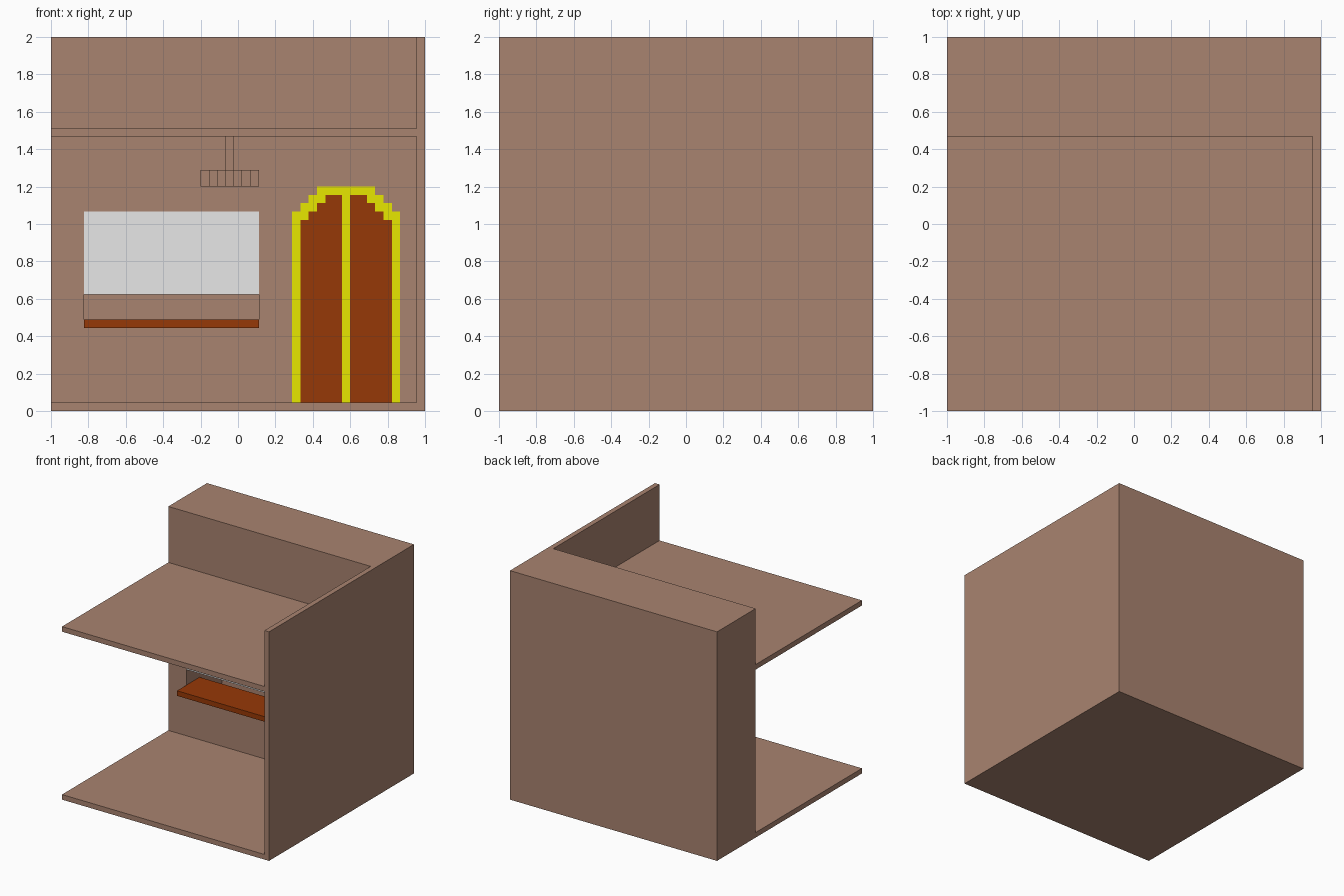
import bpy
import bmesh
from mathutils import Vector

cube = bpy.data.objects.get("Cube")
if cube:
    bpy.data.objects.remove(cube, do_unlink=True)

UNIT = 2 / 45  # the room is laid out on a 45-step block grid


def material(name, rgb):
    m = bpy.data.materials.new(name)
    m.use_nodes = True
    m.diffuse_color = (*rgb, 1)
    m.node_tree.nodes["Principled BSDF"].inputs["Base Color"].default_value = (*rgb, 1)
    return m


BROWN = material("wall brown", (0.395, 0.227, 0.16))
RED = material("red brown wood", (0.307, 0.04, 0.002))
YELLOW = material("trim yellow", (1.0, 1.0, 0.0))
WHITE = material("pane white", (1.0, 1.0, 1.0))


def prism(name, points, axis, low, high, mat):
    """Extrude a grid outline along an axis (0, 1 or 2)."""
    bm = bmesh.new()

    def vert(p, depth):
        c = list(p)
        c.insert(axis, depth)
        return bm.verts.new(Vector(c) * UNIT - Vector((1, 1, 0)))

    rings = [[vert(p, d) for p in points] for d in (low, high)]
    for ring in rings:
        bm.faces.new(ring)
    n = len(points)
    for i in range(n):
        j = (i + 1) % n
        bm.faces.new((rings[0][i], rings[0][j], rings[1][j], rings[1][i]))
    bmesh.ops.recalc_face_normals(bm, faces=bm.faces)
    mesh = bpy.data.meshes.new(name)
    bm.to_mesh(mesh)
    bm.free()
    mesh.materials.append(mat)
    obj = bpy.data.objects.new(name, mesh)
    bpy.context.collection.objects.link(obj)
    return obj


def box(name, x, y, z, mat):
    outline = [(x[0], y[0]), (x[1], y[0]), (x[1], y[1]), (x[0], y[1])]
    return prism(name, outline, 2, z[0], z[1], mat)


def stairs(start, heights):
    """Stepped line with one height per grid column."""
    pts = []
    for i, h in enumerate(heights):
        for p in ((start + i, h), (start + i + 1, h)):
            if not pts or pts[-1] != p:
                pts.append(p)
    return pts


def stepped_panel(name, start, heights, front, mat):
    end = start + len(heights)
    outline = [(start, 1)] + stairs(start, heights) + [(end, 1)]
    return prism(name, outline, 1, front, 33, mat)


# Room shell: block with two open storeys and a service room behind the hatch
shell = box("room_shell", (0, 45), (0, 45), (0, 45), BROWN)
cutters = [
    box("lower_room_cutter", (-5, 44), (-5, 33), (1, 33), BROWN),
    box("upper_room_cutter", (-5, 44), (-5, 33), (34, 50), BROWN),
    prism("service_room_cutter",
          [(32, 10), (34, 10), (34, 1), (44, 1), (44, 24), (32, 24)], 0, 4, 25, BROWN),
]
bpy.context.view_layer.objects.active = shell
for cutter in cutters:
    cutter.hide_render = True
    mod = shell.modifiers.new(cutter.name, 'BOOLEAN')
    mod.operation = 'DIFFERENCE'
    mod.solver = 'EXACT'
    mod.object = cutter
    bpy.ops.object.modifier_apply(modifier=mod.name)
for cutter in cutters:
    bpy.data.objects.remove(cutter, do_unlink=True)

# Service hatch: counter through the wall, pane above the gap
box("counter", (4, 25), (30, 37), (10, 11), RED)
box("hatch_pane", (4, 25), (33, 34), (14, 24), WHITE)

# Double door: stepped trim with two leaves as thin plates on the wall
stepped_panel("door_trim", 29, [24, 25, 26] + [27] * 7 + [26, 25, 24], 32.9, YELLOW)
leaf = [23, 24, 25, 26, 26]
stepped_panel("right_door_leaf", 30, leaf, 32.8, RED)
stepped_panel("left_door_leaf", 36, leaf[::-1], 32.8, RED)

# Ceiling lamp: stepped diamond on a stem
reach = [0, 1, 2, 3, 2, 1, 0]
diamond = stairs(18, [17 + r for r in reach]) + stairs(18, [16 - r for r in reach])[::-1]
prism("lamp_body", diamond, 2, 27, 29, BROWN)
box("lamp_stem", (21, 22), (16, 17), (29, 33), BROWN)
